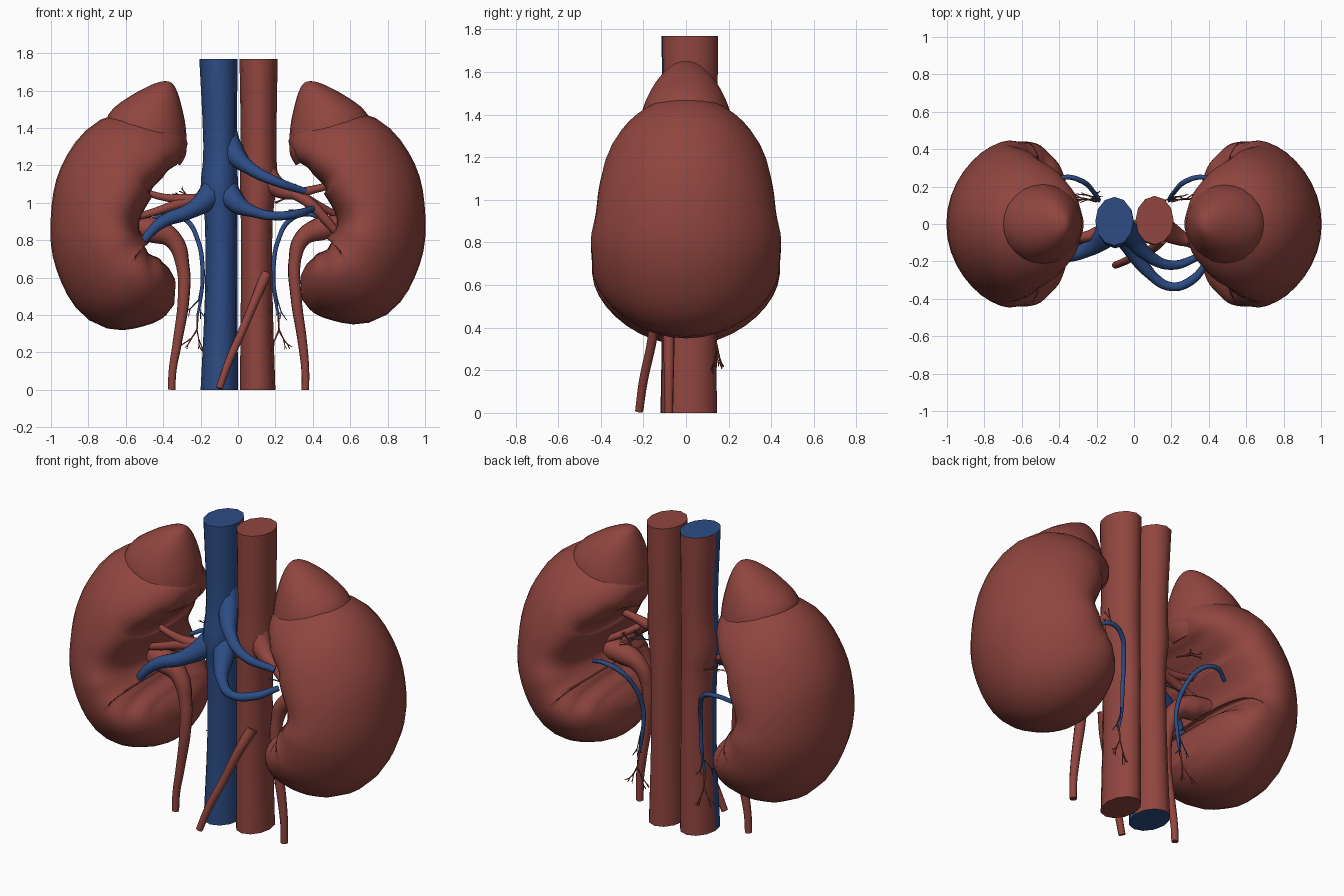
import bpy, bmesh, math, random
from mathutils import Vector

if "Cube" in bpy.data.objects:
    bpy.data.objects.remove(bpy.data.objects["Cube"])

random.seed(4)


def material(name, rgb):
    m = bpy.data.materials.new(name)
    m.diffuse_color = (*rgb, 1)
    m.use_nodes = True
    m.node_tree.nodes["Principled BSDF"].inputs["Base Color"].default_value = m.diffuse_color
    return m


RED = material("tissue red", (0.28, 0.060, 0.050))
BLUE = material("vein blue", (0.026, 0.073, 0.235))


def resample(rows, steps):
    """Catmull-Rom interpolation of tuples of numbers."""
    rows = [Vector(r) for r in rows]
    out = []
    for i in range(len(rows) - 1):
        a, b = rows[max(i - 1, 0)], rows[i]
        c, d = rows[i + 1], rows[min(i + 2, len(rows) - 1)]
        for k in range(steps):
            t = k / steps
            out.append(0.5 * (2 * b + (c - a) * t + (2 * a - 5 * b + 4 * c - d) * t * t
                              + (3 * b - a - 3 * c + d) * t ** 3))
    return out + [rows[-1]]


def loft(name, rings, mats):
    """Skin a list of equal closed rings and cap both ends."""
    bm = bmesh.new()
    loops = [[bm.verts.new(p) for p in ring] for ring in rings]
    n = len(loops[0])
    for a, b in zip(loops, loops[1:]):
        for i in range(n):
            bm.faces.new((a[i], a[(i + 1) % n], b[(i + 1) % n], b[i]))
    bm.faces.new(loops[0])
    bm.faces.new(loops[-1])
    bmesh.ops.recalc_face_normals(bm, faces=bm.faces)
    me = bpy.data.meshes.new(name)
    bm.to_mesh(me)
    bm.free()
    for m in mats:
        me.materials.append(m)
    for p in me.polygons:
        p.use_smooth = len(p.vertices) == 4
    ob = bpy.data.objects.new(name, me)
    bpy.context.collection.objects.link(ob)
    return ob


def tubes(name, paths, mat, sides=3):
    """Tapered round vessels; each path is a list of (x, y, z, radius)."""
    cu = bpy.data.curves.new(name, 'CURVE')
    cu.dimensions = '3D'
    cu.bevel_depth = 1
    cu.bevel_resolution = sides
    cu.resolution_u = 6
    cu.use_fill_caps = True
    cu.materials.append(mat)
    for path in paths:
        s = cu.splines.new('BEZIER')
        s.bezier_points.add(len(path) - 1)
        for bp, (x, y, z, r) in zip(s.bezier_points, path):
            bp.co = (x, y, z)
            bp.radius = r
            bp.handle_left_type = bp.handle_right_type = 'AUTO'
    ob = bpy.data.objects.new(name, cu)
    bpy.context.collection.objects.link(ob)


TAU = math.tau

# Kidneys: bean swept along a C-shaped spine (x, z, half width, half depth)
spine = [(.285, 1.29, .01, .01), (.31, 1.30, .085, .16), (.42, 1.31, .16, .28),
         (.60, 1.255, .24, .37), (.72, 1.10, .25, .405), (.765, .92, .237, .43),
         (.742, .76, .247, .445), (.64, .61, .26, .44), (.50, .575, .205, .42),
         (.40, .59, .145, .33), (.36, .60, .09, .21), (.335, .605, .01, .01)]


def kidney(name, side, zs, dz):
    pts = resample(spine, 4)
    rings = []
    for i, p in enumerate(pts):
        a, b = pts[max(i - 1, 0)], pts[min(i + 1, len(pts) - 1)]
        t = Vector((b[0] - a[0], b[1] - a[1])).normalized()
        ring = []
        for k in range(36):
            ang = TAU * k / 36
            c, s = math.cos(ang), math.sin(ang)
            lump = 1 + .025 * math.sin(i * .9) * max(0, .3 - c)  # soft lobes by the hilum
            w = p[2] * (c - .36 * s * s)  # widest nearer the inner side
            ring.append((side * (p[0] - t.y * w), p[3] * s * lump,
                         .9 + (p[1] + t.x * w - .9) * zs + dz))
        rings.append(ring)
    loft(name, rings, [RED])


kidney("kidney_right_side", 1, 1, 0)
kidney("kidney_left_side", -1, 1.02, -.02)

# Adrenal glands: leaning caps, rows of (left x, left z, right x, right z, half depth)
cap = [(.31, 1.20, .66, 1.38, .16), (.285, 1.24, .685, 1.42, .20), (.275, 1.29, .70, 1.455, .215),
       (.28, 1.41, .655, 1.515, .19), (.305, 1.53, .56, 1.58, .14), (.33, 1.605, .475, 1.625, .085),
       (.355, 1.642, .42, 1.646, .04), (.385, 1.65, .39, 1.65, .004)]
for side, name in ((1, "adrenal_right_side"), (-1, "adrenal_left_side")):
    rings = []
    for x0, z0, x1, z1, d in resample(cap, 3):
        rings.append([(side * ((x0 + x1) / 2 + (x1 - x0) / 2 * math.cos(TAU * k / 24)),
                       d * math.sin(TAU * k / 24),
                       (z0 + z1) / 2 + (z1 - z0) / 2 * math.cos(TAU * k / 24)) for k in range(24)])
    loft(name, rings, [RED])


# Great vessels: upright oval tubes, rows of (z, centre x, centre y, radius x, radius y)
def trunk(name, rows, mats):
    rings = [[(cx + rx * math.cos(TAU * k / 12), cy + ry * math.sin(TAU * k / 12), z)
              for k in range(12)] for z, cx, cy, rx, ry in resample(rows, 3)]
    return loft(name, rings, mats)


trunk("aorta", [(0, .105, .015, .095, .13), (.5, .1, .015, .085, .127), (.9, .1, .015, .085, .127),
                (1.12, .11, .015, .1, .127), (1.3, .11, .02, .095, .127),
                (1.77, .11, .02, .102, .13)], [RED])
cava = trunk("vena_cava", [(0, -.1, .01, .1, .13), (.5, -.09, .01, .087, .122),
                           (.9, -.09, .005, .087, .122), (1.08, -.1, 0, .1, .13),
                           (1.3, -.095, .01, .09, .122), (1.77, -.105, .015, .102, .13)], [BLUE, RED])
for p in cava.data.polygons:  # the rear half is red
    if p.normal.y > .1:
        p.material_index = 1

# Renal veins
tubes("renal_veins", [
    [(-.09, .02, 1.16, .07), (-.15, -.06, 1.04, .068), (-.26, -.14, .955, .042),
     (-.40, -.18, .90, .034), (-.47, -.20, .84, .026), (-.52, -.21, .77, .018)],
    [(-.08, .03, 1.44, .06), (-.03, -.045, 1.28, .06), (.07, -.165, 1.18, .035),
     (.2, -.22, 1.115, .026), (.36, -.17, 1.06, .018)],
    [(-.10, .03, 1.14, .08), (-.03, -.09, 1.02, .06), (.09, -.27, .95, .029),
     (.2, -.335, .93, .024), (.31, -.30, .94, .024), (.40, -.19, .97, .016)]], BLUE)

# Renal arteries
tubes("renal_arteries", [
    [(.13, 0, 1.18, .07), (.2, -.05, 1.09, .055), (.3, -.09, 1.05, .032),
     (.4, -.09, 1.07, .022), (.56, -.07, 1.11, .018)],
    [(.28, -.09, 1.06, .03), (.38, -.12, 1.0, .03), (.46, -.12, .92, .026), (.56, -.1, .80, .018)],
    [(.36, -.11, 1.03, .02), (.46, -.05, .97, .02), (.56, 0, .92, .018)],
    [(.08, -.02, 1.02, .04), (-.15, -.03, 1.02, .035), (-.27, -.07, 1.02, .028),
     (-.4, -.06, 1.03, .02), (-.56, -.05, 1.08, .016)],
    [(-.2, -.06, 1.02, .03), (-.33, -.08, .99, .026), (-.45, -.08, .95, .022),
     (-.56, -.08, .92, .018)]], RED)

# Ureters with a wide funnel at the kidney
tubes("ureters", [
    [(.58, -.03, .88, .06), (.44, -.05, .86, .065), (.345, -.06, .81, .046), (.305, -.07, .70, .034),
     (.31, -.08, .5, .03), (.345, -.08, .25, .025), (.36, -.08, .1, .021), (.36, -.08, .0, .02)],
    [(-.58, -.03, .87, .06), (-.44, -.05, .85, .07), (-.345, -.06, .80, .05), (-.295, -.07, .66, .036),
     (-.29, -.08, .5, .032), (-.325, -.08, .25, .025), (-.35, -.08, .1, .021), (-.355, -.08, 0, .02)]], RED)

# Mesenteric artery leaving the front of the aorta
tubes("mesenteric_artery", [[(.15, -.08, .62, .03), (.1, -.13, .5, .025), (.02, -.165, .31, .022),
                             (-.05, -.20, .15, .021), (-.10, -.22, .008, .019)]], RED)


# Fine branching twigs
def twigs(start, heading, length, depth, out):
    end = start + heading * length
    r = .003 + .001 * depth
    out.append([(*start, r), (*end, r * .7)])
    if depth:
        for s in (-1, 1):
            bend = Vector((s * random.uniform(.1, .5), random.uniform(-.3, .3), random.uniform(-.3, .3)))
            twigs(end, (heading + bend).normalized(), length * random.uniform(.55, .85), depth - 1, out)


# Rear vessels that arc out of each hilum and run down beside the trunks
for side, name in ((1, "right_side"), (-1, "left_side")):
    path = [(.46, .21, .91, .012), (.37, .25, .94, .013), (.28, .23, .91, .014), (.215, .17, .80, .013),
            (.19, .13, .66, .012), (.195, .13, .52, .010), (.215, .13, .40, .006)]
    tubes("rear_vessel_" + name, [[(side * x, y, z, r) for x, y, z, r in path]], BLUE, 2)
    blue_twigs, red_twigs = [], []
    twigs(Vector((side * .195, .13, .56)), Vector((side * .2, .1, -1)), .08, 2, blue_twigs)
    twigs(Vector((side * .215, .13, .41)), Vector((side * .05, .15, -1)), .09, 3, red_twigs)
    twigs(Vector((side * .2, .12, 1.0)), Vector((side * .8, .2, .35)), .06, 3, red_twigs)
    twigs(Vector((side * .27, -.10, .96)), Vector((side * .9, .1, -.05)), .07, 2, blue_twigs)
    tubes("blue_twigs_" + name, blue_twigs, BLUE, 0)
    tubes("red_twigs_" + name, red_twigs, RED, 0)
